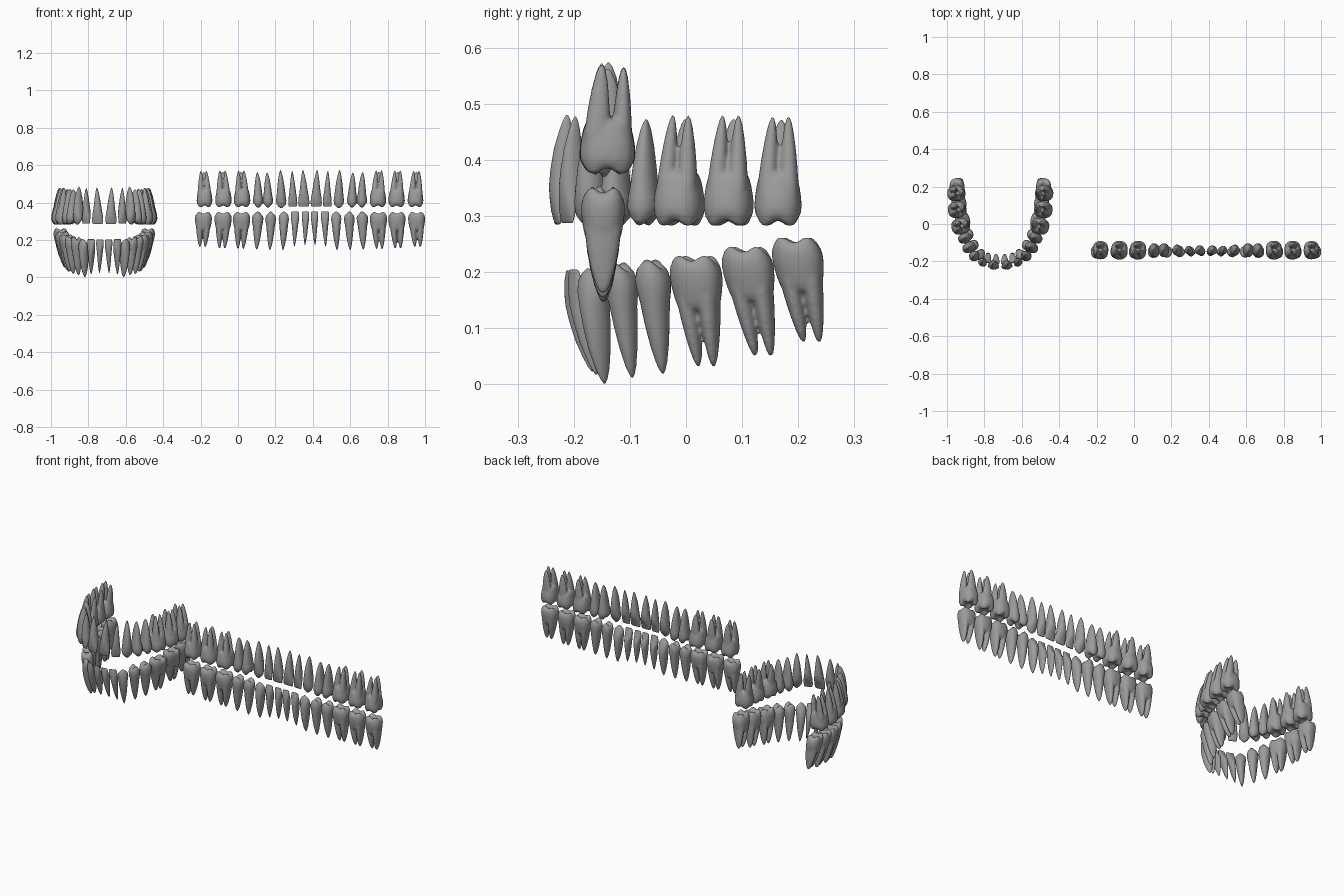
import bpy, bmesh
from math import sin, cos, pi, radians
from mathutils import Matrix

if "Cube" in bpy.data.objects:
    bpy.data.objects.remove(bpy.data.objects["Cube"])

NAMES = ["central_incisor", "lateral_incisor", "canine", "first_premolar",
         "second_premolar", "first_molar", "second_molar", "third_molar"]
GREY = bpy.data.materials.new("dark_grey")
GREY.diffuse_color = (.33, .33, .33, 1)
GREY.use_nodes = True
GREY.node_tree.nodes["Principled BSDF"].inputs["Base Color"].default_value = GREY.diffuse_color


def loft(bm, rings, n=24, p=2.0, cusps=0, phase=0.0):
    """Skin ellipse rings (z, rx, ry, cx, cy, cusp height); root points to +z."""
    prev = None
    start = len(bm.faces)
    for z, rx, ry, cx, cy, amp in rings:
        ring = []
        for i in range(n):
            a = 2 * pi * i / n
            c, s = cos(a), sin(a)
            k = (abs(c) ** p + abs(s) ** p) ** (-1 / p)
            dz = -amp * cos(cusps * (a - phase)) if cusps else 0
            ring.append(bm.verts.new((cx + rx * k * c, cy + ry * k * s, z + dz)))
        if prev:
            for i in range(n):
                j = (i + 1) % n
                bm.faces.new((prev[i], prev[j], ring[j], ring[i]))
        else:
            bm.faces.new(ring)
        prev = ring
    bm.faces.new(prev)


def root(bm, base, tip, rx, ry, z0, length):
    rings = []
    for t, s in ((0, .95), (.2, 1), (.45, .87), (.68, .68), (.85, .48), (.95, .3), (1, .12)):
        rings.append((z0 + (length - z0) * t, rx * s, ry * s,
                      base[0] + (tip[0] - base[0]) * t,
                      base[1] + (tip[1] - base[1]) * t, 0))
    loft(bm, rings, 16, 2.2)


# single-root profiles: height share, width share, depth share, depth shift
INCISOR = [(0, .74, .08, -.14), (.008, .85, .16, -.14), (.03, .93, .22, -.14), (.12, 1, .46, -.14),
           (.25, .93, .8, -.06), (.35, .8, 1, 0), (.5, .66, .95, 0), (.7, .48, .76, 0),
           (.87, .28, .46, .02), (.96, .14, .24, .03), (1, .04, .06, .03)]
CANINE = [(0, .12, .10, -.1), (.04, .5, .32, -.1), (.10, .88, .55, -.08), (.2, 1, .82, -.04),
          (.33, .86, 1, 0), (.5, .74, .95, 0), (.7, .56, .78, 0), (.87, .34, .5, .02),
          (.96, .16, .25, .03), (1, .04, .06, .03)]
PREMOLAR_ROOT = [(.17, 1, 1, 0), (.27, .95, .98, 0), (.38, .8, .9, 0), (.55, .68, .8, 0),
                 (.75, .5, .6, 0), (.9, .3, .38, 0), (.97, .15, .2, 0), (1, .04, .06, 0)]


def build_tooth(bm, kind, upper, w, d, length):
    rx, ry = w / 2, d / 2

    def scaled(prof):
        return [(z * length, a * rx, b * ry, .08 * w * z * z, s * d, 0) for z, a, b, s in prof]
    if kind < 2:
        loft(bm, scaled(INCISOR), p=2.2)
    elif kind == 2:
        loft(bm, scaled(CANINE))
    elif kind < 5:
        # two-cusped crown with a central groove
        top = [(.015, .06 * rx, .06 * ry, 0, 0, 0), (.012, .3 * rx, .3 * ry, 0, 0, .004),
               (.008, .58 * rx, .58 * ry, 0, 0, .008), (.016, .86 * rx, .86 * ry, 0, 0, .006)]
        loft(bm, top + scaled(PREMOLAR_ROOT), p=2.2, cusps=2, phase=pi / 2)
    else:
        # four-cusped crown and root trunk
        prof = [(.016, .05, 0), (.014, .3, .002), (.006, .6, .005), (.009, .82, .006),
                (.022, .96, .002), (.036, 1, 0), (.053, .98, 0), (.070, .92, 0),
                (.086, .84, 0), (.096, .72, 0), (.101, .45, 0), (.102, .05, 0)]
        loft(bm, [(z, s * rx, s * ry, 0, 0, a) for z, s, a in prof], 32, 2.5, 4, pi / 4)
        bend = .005
        if upper:
            for s in (-1, 1):
                root(bm, (s * .020, -.020), (s * .014 + bend, -.010), .0175, .023, .05, length + .003)
            root(bm, (0, .025), (bend, .029), .026, .018, .05, length - .003)
        else:
            for s in (-1, 1):
                root(bm, (s * .021, 0), (s * .014 + bend, 0), .019, .033, .05, length + .003)


def place(name, kind, upper, size, origin, side, angle, shear):
    bm = bmesh.new()
    build_tooth(bm, kind, upper, *size)
    lean = Matrix.Identity(4)
    lean[0][2], lean[1][2] = shear
    flip = Matrix.Diagonal((1, 1, 1 if upper else -1, 1))
    mirror = Matrix.Diagonal((side, 1, 1, 1))
    cx, off, y, z = origin
    m = Matrix.Translation((cx + side * off, y, z)) @ mirror @ flip @ lean \
        @ Matrix.Rotation(radians(angle), 4, 'Z')
    bm.transform(m)
    bmesh.ops.recalc_face_normals(bm, faces=bm.faces)
    for f in bm.faces:
        f.smooth = True
    me = bpy.data.meshes.new(name)
    bm.to_mesh(me)
    bm.free()
    me.materials.append(GREY)
    ob = bpy.data.objects.new(name, me)
    bpy.context.collection.objects.link(ob)
    if kind > 4:
        # melt the molar roots into the crown
        fuse = ob.modifiers.new("fuse", 'REMESH')
        fuse.mode = 'VOXEL'
        fuse.voxel_size = .004
        fuse.use_smooth_shade = True
        soft = ob.modifiers.new("soften", 'SMOOTH')
        soft.factor = .5
        soft.iterations = 7


# width, depth, length
UPPER = [(.060, .05, .195), (.048, .046, .19), (.056, .06, .203), (.056, .074, .187),
         (.056, .074, .189), (.088, .1, .197), (.088, .1, .197), (.084, .098, .195)]
LOWER = [(.040, .048, .18), (.044, .05, .187), (.055, .06, .205), (.057, .062, .205),
         (.062, .066, .203), (.093, .078, .197), (.092, .078, .195), (.091, .078, .187)]
# arch: sideways offset, y, biting height, turn, lean
UPPER_ARCH = [(.035, -.222, .285, 8, 0, .04), (.094, -.206, .287, 28, 0, .03),
              (.14, -.172, .282, 48, -.03, .02), (.168, -.125, .283, 62, -.03, 0),
              (.19, -.075, .283, 68, -.03, 0), (.213, -.012, .28, 76, -.03, 0),
              (.231, .076, .28, 82, -.03, 0), (.236, .164, .28, 88, -.03, 0)]
LOWER_ARCH = [(.023, -.203, .203, 6, 0, .19), (.068, -.194, .204, 22, 0, .17),
              (.112, -.17, .206, 45, -.05, .1), (.15, -.12, .217, 60, -.07, .1),
              (.18, -.062, .222, 66, -.08, .08), (.205, .015, .231, 74, -.09, .08),
              (.225, .105, .247, 80, -.1, .14), (.235, .194, .264, 84, -.1, .13)]
# straight row: sideways offsets
UPPER_ROW = [.033, .092, .154, .225, .277, .363, .463, .564]
LOWER_ROW = [.024, .08, .14, .21, .28, .366, .465, .57]

for upper, jaw, sizes, arch, row in ((True, "upper", UPPER, UPPER_ARCH, UPPER_ROW),
                                     (False, "lower", LOWER, LOWER_ARCH, LOWER_ROW)):
    for k in range(8):
        off, y, z, angle, kx, ky = arch[k]
        for side, label in ((-1, "left"), (1, "right")):
            tag = f"{jaw}_{label}_{NAMES[k]}"
            # curved dental arch
            place("arch_" + tag, k, upper, sizes[k], (-.715, off, y, z), side, angle, (kx, ky))
            # straight display row
            rz = (.373 if k > 2 else .378 if k < 2 else .37) if upper else .352
            ry = -.14 if upper else -.148
            place("row_" + tag, k, upper, sizes[k], (.385, row[k], ry, rz), side, 0, (0, 0))
